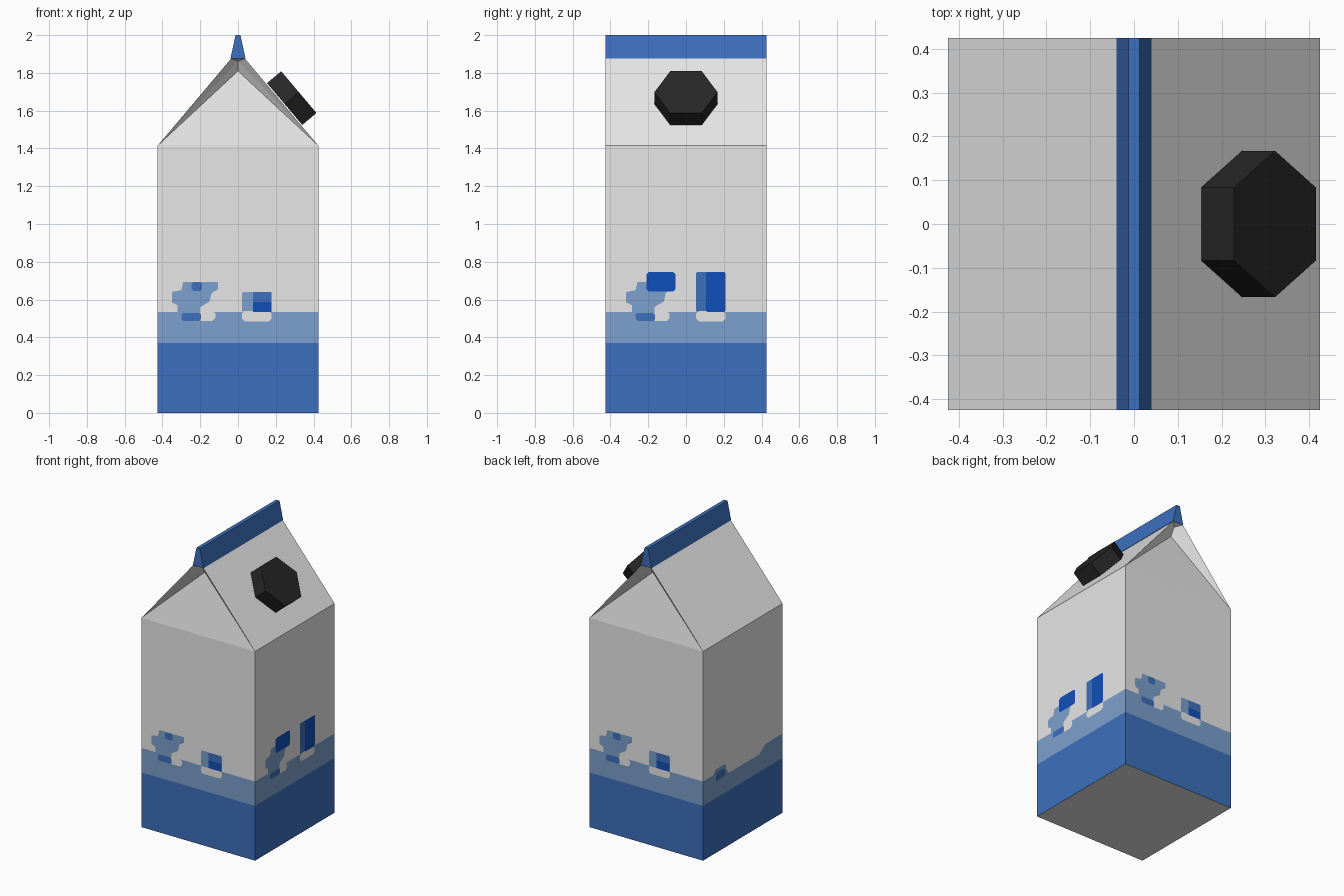
import bpy, bmesh, math
from mathutils import Vector

cube = bpy.data.objects.get("Cube")
if cube:
    bpy.data.objects.remove(cube)


def material(name, color):
    m = bpy.data.materials.new(name)
    m.use_nodes = True
    m.diffuse_color = (*color, 1)
    m.node_tree.nodes["Principled BSDF"].inputs["Base Color"].default_value = (*color, 1)
    return m


WHITE = material("carton white", (0.8, 0.8, 0.8))
BLUE = material("deep blue", (0.046, 0.16, 0.51))
PALE = material("pale blue", (0.204, 0.355, 0.62))
BRIGHT = material("bright blue", (0.005, 0.08, 0.49))
BLACK = material("cap black", (0.02, 0.02, 0.02))

HALF, EAVE, RIDGE, RIDGE_HALF = 0.425, 1.415, 1.875, 0.037


def build(name, polygons, mats, fix_normals=True):
    """Make an object from polygons given as lists of points."""
    bm = bmesh.new()
    for points in polygons:
        bm.faces.new([bm.verts.new(p) for p in points])
    bmesh.ops.remove_doubles(bm, verts=bm.verts, dist=1e-5)
    if fix_normals:
        bmesh.ops.recalc_face_normals(bm, faces=bm.faces)
    mesh = bpy.data.meshes.new(name)
    bm.to_mesh(mesh)
    bm.free()
    for m in mats:
        mesh.materials.append(m)
    ob = bpy.data.objects.new(name, mesh)
    bpy.context.collection.objects.link(ob)
    return ob


def prism(lower, upper):
    """Closed solid between two matching outlines."""
    n = len(lower)
    sides = [[lower[i], lower[(i + 1) % n], upper[(i + 1) % n], upper[i]] for i in range(n)]
    return sides + [lower, upper]


# Carton: banded walls, floor, sloping roof and folded-in gables
def ring(z):
    return [(-HALF, -HALF, z), (HALF, -HALF, z), (HALF, HALF, z), (-HALF, HALF, z)]


levels = [0, 0.37, 0.535, EAVE]
faces = [ring(0)]
for low, high in zip(levels, levels[1:]):
    faces += prism(ring(low), ring(high))[:4]


def eave(sx, sy):
    return (sx * HALF, sy * HALF, EAVE)


def ridge(sx, sy):
    return (sx * RIDGE_HALF, sy * HALF, RIDGE)


for s in (-1, 1):
    faces.append([eave(s, -1), eave(s, 1), ridge(s, 1), ridge(s, -1)])
    apex, fold = (0, s * 0.355, 1.81), (0, s * 0.385, 1.862)
    faces.append([eave(-1, s), eave(1, s), apex])
    for sx in (-1, 1):
        faces.append([eave(sx, s), apex, fold])
        faces.append([eave(sx, s), fold, ridge(sx, s)])
    faces.append([ridge(-1, s), ridge(1, s), fold])
faces.append([ridge(-1, -1), ridge(1, -1), ridge(1, 1), ridge(-1, 1)])

carton = build("carton", faces, [WHITE, BLUE, PALE])
for p in carton.data.polygons:
    if abs(p.normal.z) < 0.1:
        p.material_index = 1 if p.center.z < 0.37 else 2 if p.center.z < 0.53 else 0

# Sealed fin along the ridge
def fin_end(y):
    return [(-0.04, y, RIDGE), (0.04, y, RIDGE), (0.013, y, 2), (-0.013, y, 2)]


build("top_seal", prism(fin_end(-HALF), fin_end(HALF)), [BLUE])

# Six-sided screw cap standing square to the roof slope
slope = Vector((HALF - RIDGE_HALF, 0, EAVE - RIDGE)).normalized()
normal = Vector((-slope.z, 0, slope.x))
across = Vector((0, 1, 0))


def hexagon(center):
    angles = [math.radians(60 * i) for i in range(6)]
    return [center + 0.167 * (across * math.cos(a) + slope * math.sin(a)) for a in angles]


base = Vector((0.247, 0, 1.635))
build("screw_cap", prism(hexagon(base), hexagon(base + normal * 0.098)), [BLACK])


# Printed patches: flat shapes laid on one wall, u to the right and z up
def patch(name, wall, mat, outline, layer=1):
    out = HALF + 0.0015 * layer
    place = {
        "front": lambda u, z: (u, -out, z),
        "back": lambda u, z: (-u, out, z),
        "cap_side": lambda u, z: (out, u, z),
        "plain_side": lambda u, z: (-out, -u, z),
    }[wall]
    build(wall + "_" + name, [[place(u, z) for u, z in outline]], [mat], False)


def box(u0, z0, u1, z1, c=0.0):
    """Counter-clockwise rectangle with optional cut corners."""
    if not c:
        return [(u0, z0), (u1, z0), (u1, z1), (u0, z1)]
    return [(u0 + c, z0), (u1 - c, z0), (u1, z0 + c), (u1, z1 - c),
            (u1 - c, z1), (u0 + c, z1), (u0, z1 - c), (u0, z0 + c)]


# Ragged blot, shared by three walls
blot = [(-0.32, 0.53), (-0.2, 0.53), (-0.2, 0.56), (-0.15, 0.59), (-0.14, 0.635),
        (-0.105, 0.655), (-0.105, 0.693), (-0.29, 0.693), (-0.3, 0.65), (-0.35, 0.64),
        (-0.35, 0.585), (-0.32, 0.57)]


def blot_base(wall, shift):
    patch("blot", wall, PALE, [(u + shift, z) for u, z in blot])
    patch("blot_gap", wall, WHITE, box(-0.21 + shift, 0.487, -0.12 + shift, 0.54, 0.015))
    patch("blot_foot", wall, BLUE, box(-0.3 + shift, 0.487, -0.197 + shift, 0.53, 0.01), 2)


for wall in ("front", "back"):
    blot_base(wall, 0)
    patch("blot_spot", wall, BLUE, box(-0.245, 0.645, -0.19, 0.693, 0.01), 2)
    patch("window_gap", wall, WHITE, box(0.02, 0.485, 0.178, 0.54, 0.015))
    patch("window", wall, PALE, box(0.02, 0.535, 0.178, 0.64, 0.008))
    patch("window_top", wall, BLUE, box(0.08, 0.587, 0.178, 0.64), 2)
    patch("window_pane", wall, BRIGHT, box(0.08, 0.535, 0.178, 0.587), 2)

wall = "cap_side"
blot_base(wall, 0.033)
patch("tile", wall, BRIGHT, box(-0.21, 0.643, -0.055, 0.745, 0.012), 2)
patch("window_gap", wall, WHITE, box(0.053, 0.485, 0.21, 0.54, 0.015))
patch("window", wall, BLUE, box(0.053, 0.535, 0.12, 0.745, 0.005))
patch("window_pane", wall, BRIGHT, box(0.106, 0.535, 0.21, 0.745, 0.006), 2)

wall = "plain_side"
patch("dip", wall, WHITE, [(-0.15, 0.49), (0.17, 0.49), (0.25, 0.54), (-0.19, 0.54)])
patch("spot_edge", wall, PALE, box(-0.31, 0.52, -0.18, 0.565, 0.015))
patch("spot", wall, BLUE, box(-0.29, 0.487, -0.195, 0.54, 0.01), 2)
